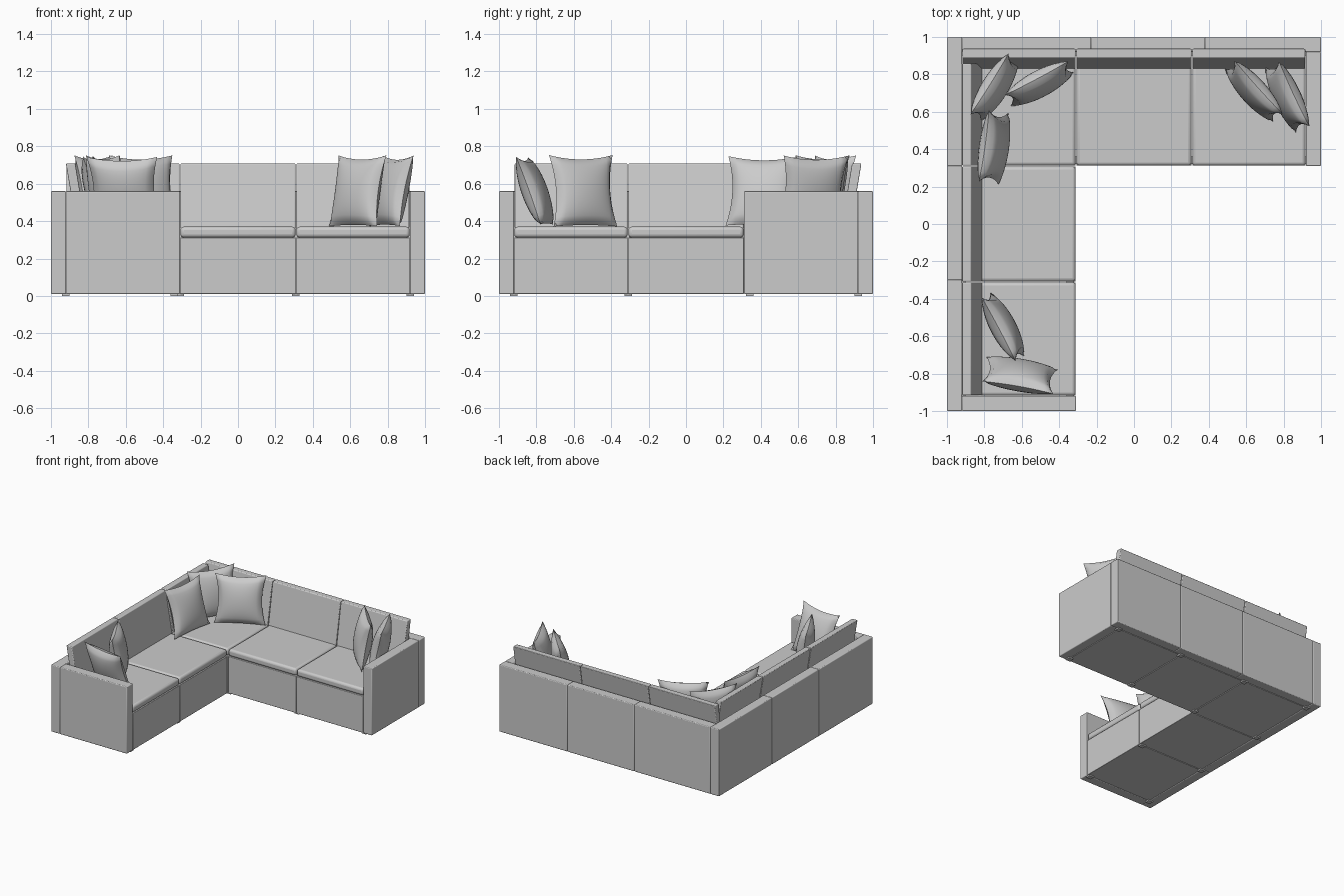
import bpy, bmesh
from math import radians
from mathutils import Matrix, Vector

if "Cube" in bpy.data.objects:
    bpy.data.objects.remove(bpy.data.objects["Cube"])


def finish(name, bm, bevel=0.0, segments=3):
    bmesh.ops.recalc_face_normals(bm, faces=bm.faces)
    mesh = bpy.data.meshes.new(name)
    bm.to_mesh(mesh)
    bm.free()
    ob = bpy.data.objects.new(name, mesh)
    bpy.context.collection.objects.link(ob)
    if bevel:
        mod = ob.modifiers.new("soft_edges", 'BEVEL')
        mod.width, mod.segments = bevel, segments
    bpy.ops.object.select_all(action='DESELECT')
    ob.select_set(True)
    bpy.context.view_layer.objects.active = ob
    bpy.ops.object.shade_smooth_by_angle(angle=radians(40))
    return ob


def box_mesh(lo, hi):
    lo, hi = Vector(lo), Vector(hi)
    bm = bmesh.new()
    bmesh.ops.create_cube(bm, size=1)
    bmesh.ops.scale(bm, vec=hi - lo, verts=bm.verts)
    bmesh.ops.translate(bm, vec=(lo + hi) / 2, verts=bm.verts)
    return bm


def box(name, lo, hi, bevel):
    return finish(name, box_mesh(lo, hi), bevel)


FLOOR, SEAT, TOP, ARM = 0.01, 0.312, 0.37, 0.56
G = 0.002  # half the gap between modules

# Seat modules: corner, two along the back, two along the left
seats = [(-0.92, 0.31), (-0.31, 0.31), (0.31, 0.31), (-0.92, -0.31), (-0.92, -0.92)]
for i, (x, y) in enumerate(seats):
    x1, y1 = (0.31 if x == -0.31 else x + 0.61), (0.31 if y == -0.31 else y + 0.61)
    box(f"base_{i}", (x + G, y + G, FLOOR), (x1 - G, y1 - G, SEAT), 0.004)
    box(f"seat_cushion_{i}", (x + G, y + G, SEAT), (x1 - G, y1 - G, TOP), 0.018)

# Back wall panels, left wall panels and the two arms
for i, (a, b) in enumerate([(-0.92, -0.23), (-0.23, 0.38), (0.38, 1.0)]):
    box(f"back_wall_{i}", (a, 0.92, FLOOR), (b, 1, ARM), 0.006)
for i, (a, b) in enumerate([(-1.0, -0.3), (-0.3, 0.31), (0.31, 1.0)]):
    box(f"left_wall_{i}", (-1, a, FLOOR), (-0.92, b, ARM), 0.006)
box("right_arm", (0.92, 0.31, FLOOR), (1, 0.92, ARM), 0.006)
box("front_arm", (-0.92, -1, FLOOR), (-0.31, -0.92, ARM), 0.006)


# Leaning back cushions; the left row is the back row turned a quarter
def back_cushion(name, a, b, turned=False):
    bm = box_mesh((a + G, 0.83, 0.36), (b - G, 0.88, 0.708))
    for v in bm.verts:
        if v.co.z > 0.5:
            v.co.y += 0.058
    if turned:
        bmesh.ops.translate(bm, vec=(0, -0.018, 0), verts=bm.verts)
        bmesh.ops.rotate(bm, matrix=Matrix.Rotation(radians(90), 3, 'Z'), verts=bm.verts)
    finish(name, bm, 0.006)


for i, (a, b) in enumerate([(-0.92, -0.31), (-0.31, 0.31), (0.31, 0.918)]):
    back_cushion(f"back_cushion_{i}", a, b)
for i, (a, b) in enumerate([(-0.918, -0.31), (-0.31, 0.31), (0.31, 0.86)]):
    back_cushion(f"left_back_cushion_{i}", a, b, True)

# Low feet under the module corners
feet = [(x, y) for x in (-0.92, -0.31, 0.31, 0.92) for y in (0.34, 0.92)]
feet += [(x, y) for x in (-0.92, -0.34) for y in (-0.92, -0.31)]
for i, (x, y) in enumerate(feet):
    box(f"foot_{i}", (x - 0.02, y - 0.02, 0), (x + 0.02, y + 0.02, FLOOR + 0.002), 0)


# Throw pillow: two bulged grids with pinched edges joined at the seam
def pillow(name, x, y, yaw, lean, size=0.385, thick=0.13):
    bm = bmesh.new()
    for side in (-1, 1):
        made = bmesh.ops.create_grid(bm, x_segments=16, y_segments=16, size=1)
        for v in made["verts"]:
            u, w = v.co.x, v.co.y
            bulge = (max(0, 1 - u * u) * max(0, 1 - w * w)) ** 0.45
            v.co = (u * size / 2 * (1 - 0.15 * (1 - w * w)),
                    side * thick / 2 * bulge,
                    w * size / 2 * (1 - (0.12 if w > 0 else 0.04) * (1 - u * u)))
    bmesh.ops.remove_doubles(bm, verts=bm.verts, dist=0.0005)
    turn = Matrix.Rotation(radians(yaw), 4, 'Z') @ Matrix.Rotation(radians(-lean), 4, 'X')
    bmesh.ops.transform(bm, matrix=Matrix.Translation((x, y, 0.562)) @ turn, verts=bm.verts)
    finish(name, bm)


placements = [(-0.745, 0.73, 58, 10), (-0.505, 0.75, 28, 10), (-0.75, 0.41, 82, 16),
              (0.64, 0.71, -48, 10), (0.82, 0.68, -65, 12),
              (-0.70, -0.55, -62, -8), (-0.61, -0.81, -10, -20)]
for i, p in enumerate(placements):
    pillow(f"throw_pillow_{i}", *p)
